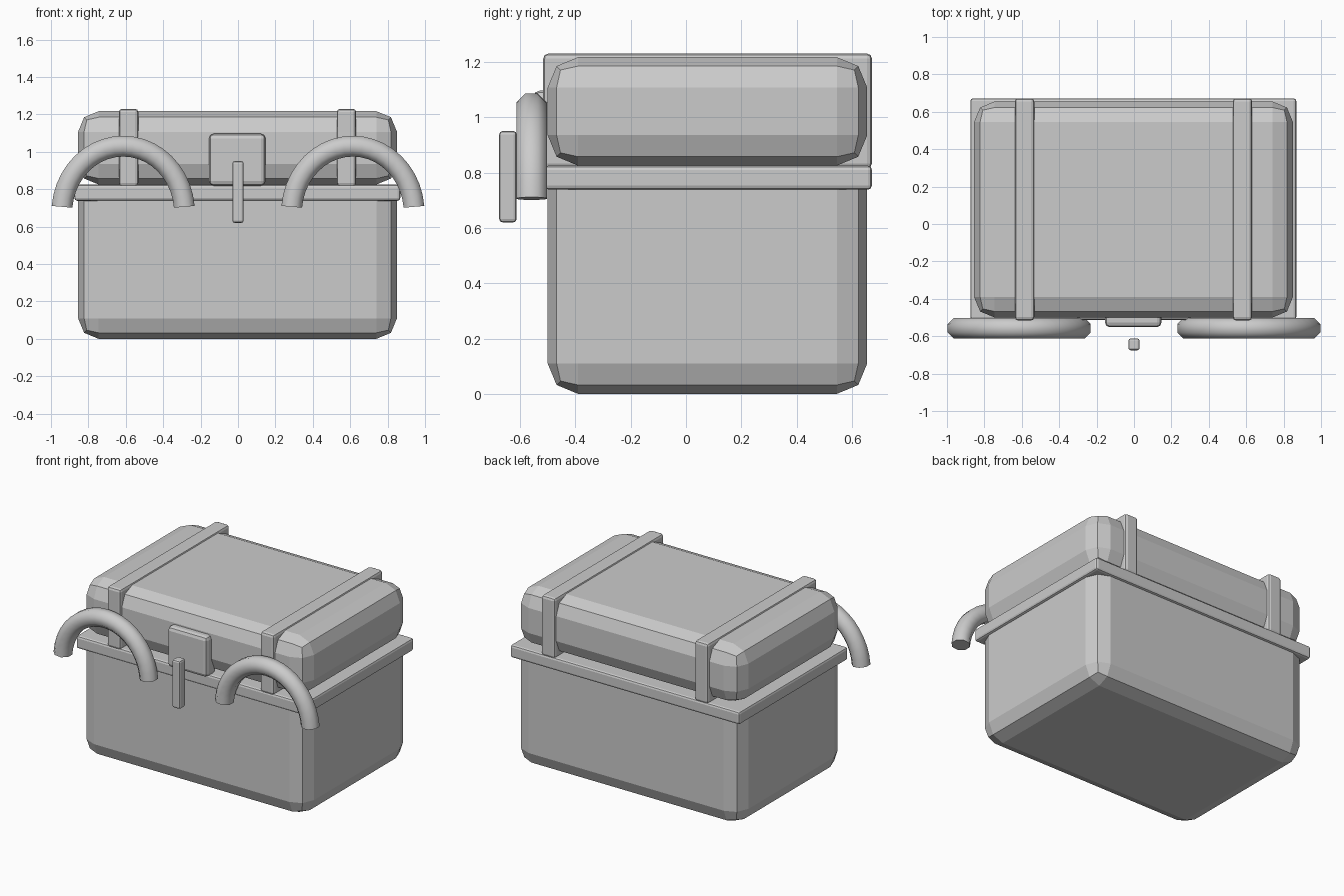
import bpy, bmesh, math

if "Cube" in bpy.data.objects:
    bpy.data.objects.remove(bpy.data.objects["Cube"])

grey = bpy.data.materials.new("plain grey")
grey.diffuse_color = (0.6, 0.6, 0.6, 1)
grey.use_nodes = True
grey.node_tree.nodes["Principled BSDF"].inputs["Base Color"].default_value = grey.diffuse_color


def finish(name, bm):
    bmesh.ops.recalc_face_normals(bm, faces=bm.faces[:])
    me = bpy.data.meshes.new(name)
    bm.to_mesh(me)
    bm.free()
    me.materials.append(grey)
    ob = bpy.data.objects.new(name, me)
    bpy.context.collection.objects.link(ob)
    return ob


def box(name, x, y, z, bevel, segments=2, keep_top=False):
    """Bevelled box from (min, max) ranges; keep_top leaves the top edges sharp."""
    bm = bmesh.new()
    bmesh.ops.create_cube(bm, size=1)
    for v in bm.verts:
        for i, r in enumerate((x, y, z)):
            v.co[i] = r[0] if v.co[i] < 0 else r[1]
    edges = [e for e in bm.edges
             if not (keep_top and all(v.co.z > z[1] - 1e-5 for v in e.verts))]
    bmesh.ops.bevel(bm, geom=edges, offset=bevel, segments=segments,
                    profile=0.5, affect='EDGES', clamp_overlap=True)
    return finish(name, bm)


def handle(name, cx, steps=20, sides=8):
    """Arched tube with an octagonal section standing in front of the chest."""
    cy, cz, rx, rz, r = -0.558, 0.675, 0.328, 0.355, 0.06
    bm = bmesh.new()
    rings = []
    for i in range(steps + 1):
        a = math.radians(5 + 170 * i / steps)
        ring = []
        for j in range(sides):
            b = 2 * math.pi * (j + 0.5) / sides
            out = r * math.cos(b)
            ring.append(bm.verts.new((cx + (rx + out) * math.cos(a),
                                      cy + r * math.sin(b),
                                      cz + (rz + out) * math.sin(a))))
        rings.append(ring)
    for p, q in zip(rings, rings[1:]):
        for j in range(sides):
            k = (j + 1) % sides
            bm.faces.new((p[j], p[k], q[k], q[j]))
    bm.faces.new(rings[0])
    bm.faces.new(rings[-1])
    ob = finish(name, bm)
    bpy.ops.object.select_all(action='DESELECT')
    ob.select_set(True)
    bpy.context.view_layer.objects.active = ob
    bpy.ops.object.shade_smooth_by_angle(angle=math.radians(50))


# chest body, rim and lid
box("chest_body", (-0.855, 0.85), (-0.5, 0.655), (0, 0.745), 0.11, keep_top=True)
box("rim", (-0.875, 0.868), (-0.512, 0.672), (0.738, 0.825), 0.015)
box("lid", (-0.855, 0.85), (-0.5, 0.655), (0.825, 1.217), 0.11)

# straps over the lid and handles in front
for side, cx in (("left", -0.585), ("right", 0.58)):
    box("strap_" + side, (cx - 0.052, cx + 0.052), (-0.516, 0.672), (0.815, 1.23), 0.018)
    handle("handle_" + side, math.copysign(0.614, cx))

# lock plate and a plain clasp bar in front of it
box("lock_plate", (-0.155, 0.147), (-0.552, -0.44), (0.818, 1.097), 0.025)
box("clasp_bar", (-0.03, 0.03), (-0.675, -0.612), (0.62, 0.95), 0.012)
